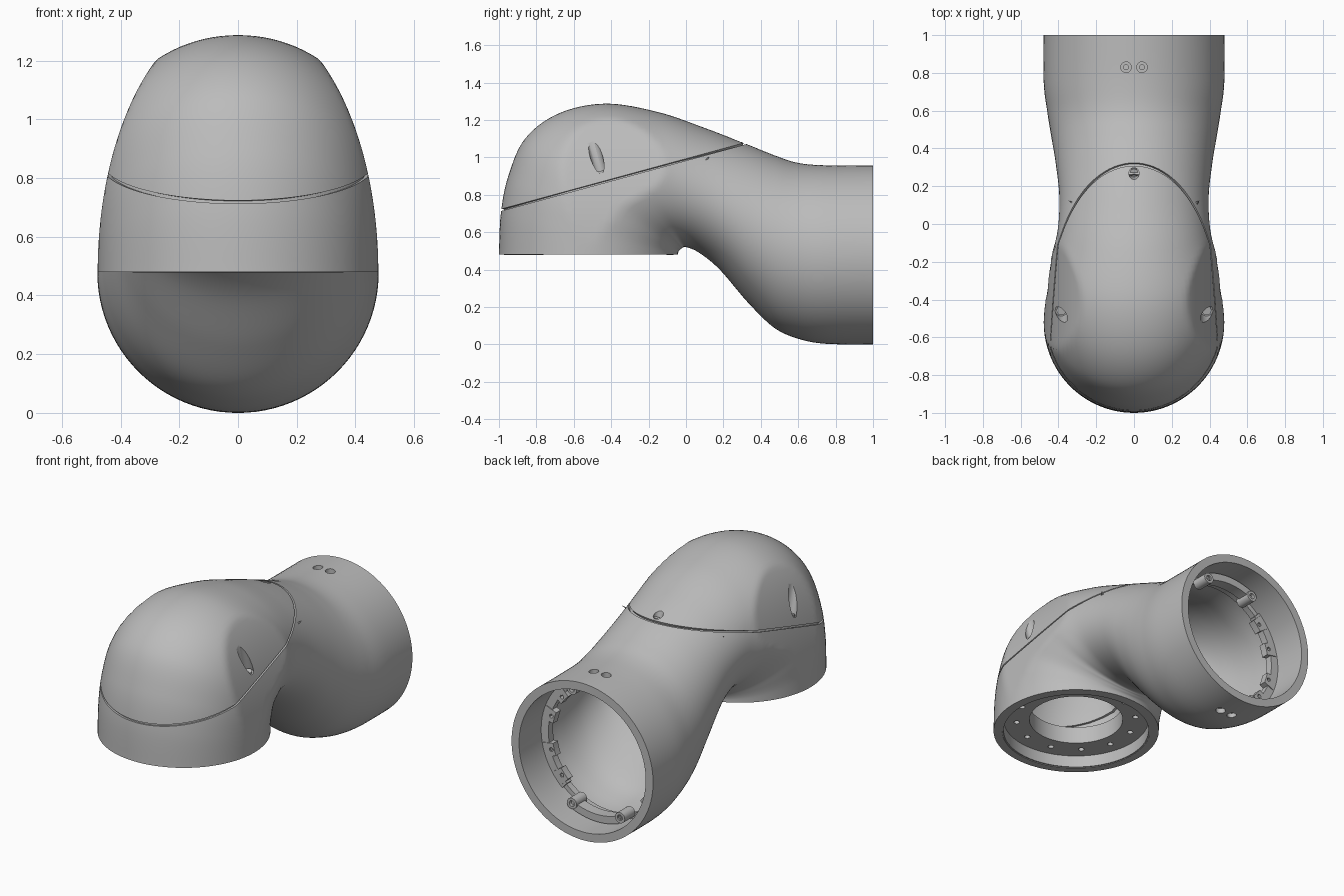
import bpy, bmesh
from math import sin, cos, pi, radians, sqrt
from mathutils import Vector, Matrix

if "Cube" in bpy.data.objects:
    bpy.data.objects.remove(bpy.data.objects["Cube"])

grey = bpy.data.materials.new("plain_grey")
grey.use_nodes = True
grey.diffuse_color = (0.5, 0.5, 0.5, 1)
grey.node_tree.nodes["Principled BSDF"].inputs["Base Color"].default_value = grey.diffuse_color

R = 0.478
SEAM = Vector((0, -1, 0.715))
UP = Vector((0, -0.263, 0.965))  # normal of the cover's parting plane


def add(name, bm):
    mesh = bpy.data.meshes.new(name)
    bm.to_mesh(mesh)
    bm.free()
    mesh.materials.append(grey)
    ob = bpy.data.objects.new(name, mesh)
    bpy.context.collection.objects.link(ob)
    return ob


def activate(ob):
    bpy.ops.object.select_all(action='DESELECT')
    ob.select_set(True)
    bpy.context.view_layer.objects.active = ob


def smooth(ob):
    activate(ob)
    bpy.ops.object.shade_smooth_by_angle(angle=radians(30))


def thicken(ob, amount):
    mod = ob.modifiers.new("wall", 'SOLIDIFY')
    mod.thickness, mod.offset = amount, -1
    activate(ob)
    bpy.ops.object.modifier_apply(modifier=mod.name)


def cylinder(name, base, axis, radius, length, sides=24):
    bm = bmesh.new()
    axis = Vector(axis).normalized()
    turn = axis.to_track_quat('Z', 'Y').to_matrix().to_4x4()
    place = Matrix.Translation(Vector(base) + axis * length / 2) @ turn
    bmesh.ops.create_cone(bm, cap_ends=True, segments=sides, radius1=radius,
                          radius2=radius, depth=length, matrix=place)
    return add(name, bm)


def cut(ob, cutters):
    for cutter in cutters:
        cutter.hide_render = True
        mod = ob.modifiers.new("bore", 'BOOLEAN')
        mod.operation, mod.solver, mod.object = 'DIFFERENCE', 'EXACT', cutter
        activate(ob)
        bpy.ops.object.modifier_apply(modifier=mod.name)
        bpy.data.objects.remove(cutter)


def arc(name, r0, r1, lo, hi, frame, mid=0.0, half=pi):
    """Ring or ring sector of rectangular section around the frame's z axis."""
    full = half == pi
    steps = 96 if full else max(6, int(half * 24))
    bm = bmesh.new()
    loops = []
    for i in range(steps if full else steps + 1):
        a = mid - half + 2 * half * i / steps
        loops.append([bm.verts.new((r * cos(a), r * sin(a), z))
                      for r, z in ((r0, lo), (r1, lo), (r1, hi), (r0, hi))])
    pairs = list(zip(loops, loops[1:])) + ([(loops[-1], loops[0])] if full else [])
    for a, b in pairs:
        for k in range(4):
            bm.faces.new((a[k], a[k - 1], b[k - 1], b[k]))
    if not full:
        bm.faces.new(loops[0])
        bm.faces.new(loops[-1])
    bmesh.ops.recalc_face_normals(bm, faces=bm.faces)
    bm.transform(frame)
    return add(name, bm)


# Elbow sections: outer y, z, inner y, z, half width
SECTIONS = [Vector(s) for s in (
    (1, .957, 1, 0, R), (.75, .957, .75, .003, R), (.6, .97, .6, .03, .46),
    (.48, 1.008, .47, .09, .44), (.32, 1.072, .33, .225, .415),
    (.1, 1.157, .18, .4, .395), (-.15, 1.242, .07, .49, .405),
    (-.43, 1.287, 0, .52, .445), (-.68, 1.235, -.02, .515, .465),
    (-.86, 1.1, -.03, .507, .472), (-.95, .9, -.038, .5, R),
    (-.99, .7, -.042, .49, R), (-1, .48, -.042, .48, R))]


def spline(rows, steps):
    out = []
    for i in range(len(rows) - 1):
        a, b, c, d = (rows[min(max(k, 0), len(rows) - 1)] for k in range(i - 1, i + 3))
        for s in range(steps):
            t = s / steps
            out.append(b + (c - a) * t / 2 + (a * 2 - b * 5 + c * 4 - d) * t * t / 2
                       + (b * 3 - a - c * 3 + d) * t ** 3 / 2)
    return out + [rows[-1]]


def elbow_skin(count=96):
    bm = bmesh.new()
    rings = []
    for ty, tz, by, bz, w in spline(SECTIONS, 8):
        ring = []
        for j in range(count):
            a = 2 * pi * j / count
            f = (1 - cos(a)) / 2
            y, z = ty + (by - ty) * f, tz + (bz - tz) * f
            x = w * sin(a)
            if z > 0.48:  # flanks taper towards the crown
                limit = R * sqrt(max(0.05, 1 - ((z - 0.48) / 0.89) ** 2))
                x = max(-limit, min(limit, x))
            ring.append(bm.verts.new((x, y, z)))
        rings.append(ring)
    for a, b in zip(rings, rings[1:]):
        for j in range(count):
            k = (j + 1) % count
            bm.faces.new((a[j], b[j], b[k], a[k]))
    bm.normal_update()
    return bm


def trim(bm, offset, keep):
    """Keep the skin above (1) or below (-1) the shifted parting plane."""
    bmesh.ops.bisect_plane(bm, geom=bm.verts[:] + bm.edges[:] + bm.faces[:],
                           plane_co=SEAM + UP * offset, plane_no=UP,
                           clear_outer=keep < 0, clear_inner=keep > 0)


# Main housing and removable cover, parted by a narrow groove
bm = elbow_skin()
trim(bm, -0.005, -1)
housing = add("housing", bm)
thicken(housing, 0.05)

bm = elbow_skin()
trim(bm, 0.005, 1)
cover = add("cover", bm)
thicken(cover, 0.075)

bm = elbow_skin()
trim(bm, -0.03, 1)
trim(bm, 0.03, -1)
bm.normal_update()
for v, n in [(v, v.normal.copy()) for v in bm.verts]:
    v.co -= n * 0.015
lip = add("seam_lip", bm)
thicken(lip, 0.04)

# Cover screw pockets, square to the parting plane
for name, spot, radius in (("left", (.385, -.455, .915), .033),
                           ("right", (-.385, -.455, .915), .033),
                           ("rear", (0, .275, 1.062), .027)):
    cut(cover, [cylinder("pocket_cutter", spot, UP, radius, 0.3)])
    spot = Vector(spot)
    smooth(cylinder(name + "_cover_screw", spot - UP * 0.01, UP, radius * 0.75, 0.022))
    if name == "rear":
        smooth(cylinder("rear_cover_post", spot - UP * 0.16, UP, 0.03, 0.13))

# Paired clamp screw holes above and below the rear socket
for side in (-1, 1):
    for x in (-0.042, 0.042):
        z = R + side * (R - 0.032)
        cut(housing, [cylinder("head_cutter", (x, .83, z), (0, 0, side), .028, .1),
                      cylinder("shank_cutter", (x, .83, z - side * .1), (0, 0, side), .013, .2)])
for ob in (housing, cover, lip):
    smooth(ob)

# Rear socket: ledge, side flanges with drilled pads, top and bottom clamps
socket = Matrix.Translation((0, 0, R)) @ Matrix.Rotation(-pi / 2, 4, 'X')
smooth(arc("socket_ledge", .4, .45, .73, .77, socket))
for word, mid in (("left", 0), ("right", pi)):
    smooth(arc(word + "_flange", .38, .43, .74, .785, socket, mid, radians(48)))
    for n, swing in enumerate((-40, -16, 16, 40)):
        a = mid + radians(swing)
        pad = arc(f"{word}_pad_{n}", .35, .42, .745, .79, socket, a, radians(6))
        hole = socket @ Vector((.372 * cos(a), .372 * sin(a), .7))
        cut(pad, [cylinder("pad_cutter", hole, (0, 1, 0), .012, .2, 16)])
        smooth(pad)
for word, mid in (("top", -pi / 2), ("bottom", pi / 2)):
    clamp = arc(word + "_clamp", .375, .42, .79, .86, socket, mid, radians(24))
    smooth(clamp)
    for n, swing in enumerate((-25, 25)):
        a = mid + radians(swing)
        spot = socket @ Vector((.385 * cos(a), .385 * sin(a), .77))
        boss = cylinder(f"{word}_clamp_boss_{n}", spot, (0, 1, 0), .033, .1)
        cut(boss, [cylinder("boss_cutter", spot + Vector((0, .08, 0)), (0, 1, 0), .017, .1)])
        smooth(boss)

# Lower mount: rim wall, drilled plate and inner collar
mount = Matrix.Translation((0, -0.522, 0))
smooth(arc("mount_rim", .42, .455, .482, .6, mount))
plate = arc("mount_plate", .27, .44, .555, .6, mount)
for n in range(12):
    a = 2 * pi * (n + 0.5) / 12
    spot = mount @ Vector((.345 * cos(a), .345 * sin(a), .5))
    cut(plate, [cylinder("plate_cutter", spot, (0, 0, 1), .017, .2, 16)])
smooth(plate)
smooth(arc("mount_collar", .27, .3, .59, .66, mount))
